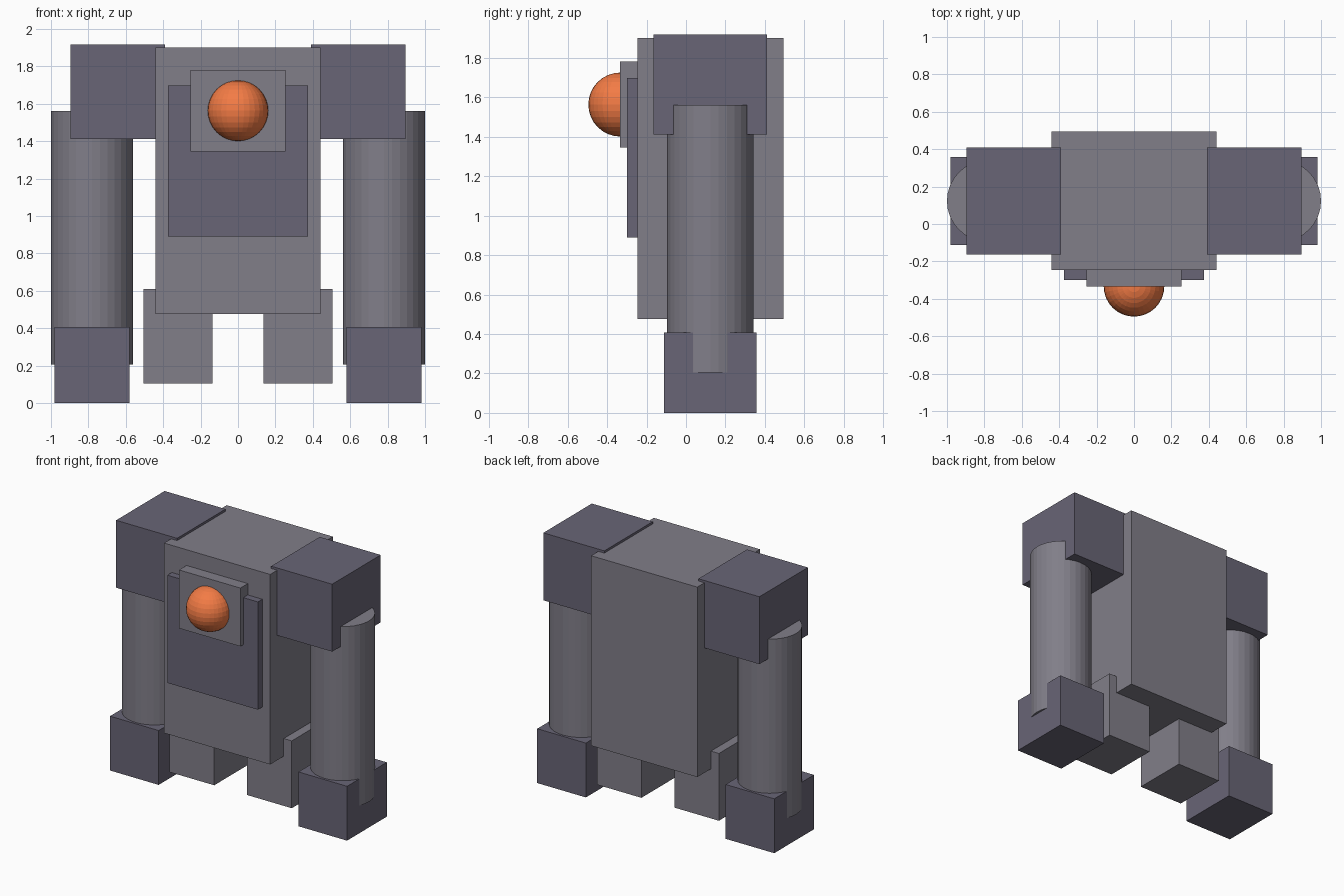
import bpy

if "Cube" in bpy.data.objects:
    bpy.data.objects.remove(bpy.data.objects["Cube"])


def material(name, rgb):
    m = bpy.data.materials.new(name)
    m.diffuse_color = (*rgb, 1)
    m.use_nodes = True
    m.node_tree.nodes["Principled BSDF"].inputs["Base Color"].default_value = m.diffuse_color
    return m


light = material("light_grey", (0.22, 0.21, 0.25))
dark = material("dark_grey", (0.14, 0.13, 0.18))
orange = material("orange", (0.9, 0.2, 0.06))


def finish(name, mat):
    ob = bpy.context.object
    ob.name = name
    ob.data.materials.append(mat)
    return ob


def box(name, x, y, z, mat):
    """Box from (min, max) ranges on each axis."""
    ranges = (x, y, z)
    bpy.ops.mesh.primitive_cube_add(size=1, location=[(a + b) / 2 for a, b in ranges])
    ob = finish(name, mat)
    ob.scale = [b - a for a, b in ranges]
    bpy.ops.object.transform_apply(location=False, rotation=False, scale=True)
    return ob


# Torso and stacked front plates
box("torso", (-0.44, 0.44), (-0.247, 0.495), (0.477, 1.90), light)
box("chest_plate", (-0.375, 0.375), (-0.30, -0.20), (0.89, 1.697), dark)
box("face_plate", (-0.254, 0.254), (-0.335, -0.20), (1.345, 1.782), light)

# Glowing eye
bpy.ops.mesh.primitive_uv_sphere_add(segments=32, ring_count=16, radius=0.162,
                                     location=(0, -0.333, 1.563))
finish("eye", orange)

# Limbs on both sides
for side, s in (("left", -1), ("right", 1)):
    def span(a, b):
        return tuple(sorted((s * a, s * b)))

    box(f"{side}_shoulder", span(0.39, 0.895), (-0.164, 0.41), (1.412, 1.917), dark)
    bpy.ops.mesh.primitive_cylinder_add(vertices=32, radius=0.219, depth=1.355,
                                        location=(s * 0.781, 0.123, 0.8835))
    finish(f"{side}_arm", light)
    box(f"{side}_hand", span(0.579, 0.982), (-0.112, 0.358), (0, 0.407), dark)
    box(f"{side}_leg", span(0.136, 0.506), (-0.087, 0.333), (0.106, 0.61), light)
